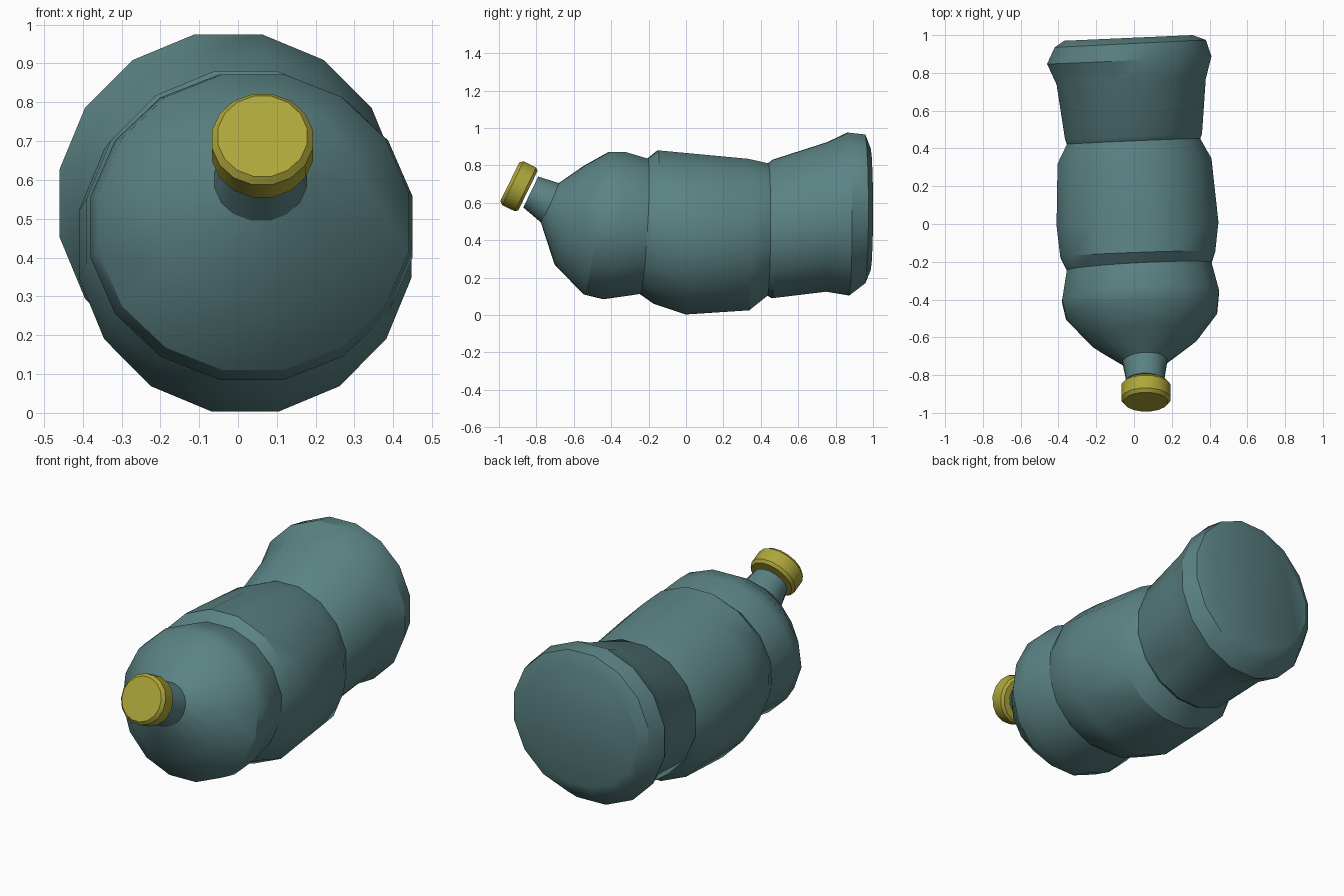
import bpy, bmesh, math
from mathutils import Vector

if "Cube" in bpy.data.objects:
    bpy.data.objects.remove(bpy.data.objects["Cube"])

SIDES = 16
FLAT = math.cos(math.pi / SIDES)   # ring extents below are measured across flats


def material(name, rgb):
    m = bpy.data.materials.new(name)
    m.diffuse_color = (*rgb, 1)
    m.use_nodes = True
    m.node_tree.nodes["Principled BSDF"].inputs["Base Color"].default_value = m.diffuse_color
    return m


def loft(name, rings, mat):
    """Skin 16-sided rings given as (centre, half width vector, half height vector)."""
    bm = bmesh.new()
    loops = []
    for c, u, v in rings:
        loop = []
        for i in range(SIDES):
            a = 2 * math.pi * (i + 0.5) / SIDES
            loop.append(bm.verts.new(c + (u * math.cos(a) + v * math.sin(a)) / FLAT))
        loops.append(loop)
    for a, b in zip(loops, loops[1:]):
        for i in range(SIDES):
            j = (i + 1) % SIDES
            bm.faces.new((a[i], a[j], b[j], b[i]))
    bm.faces.new(loops[0])
    bm.faces.new(loops[-1])
    bmesh.ops.recalc_face_normals(bm, faces=bm.faces)
    me = bpy.data.meshes.new(name)
    bm.to_mesh(me)
    bm.free()
    me.materials.append(mat)
    ob = bpy.data.objects.new(name, me)
    bpy.context.collection.objects.link(ob)
    bpy.ops.object.select_all(action='DESELECT')
    ob.select_set(True)
    bpy.context.view_layer.objects.active = ob
    bpy.ops.object.shade_smooth_by_angle(angle=math.radians(30))
    return ob


def tilted(xl, xr, dy, yt, zt, yb, zb):
    """Ring from left/right x, sideways skew in y, and its top and bottom points."""
    return (Vector(((xl + xr) / 2, (yt + yb) / 2, (zt + zb) / 2)),
            Vector(((xr - xl) / 2, dy / 2, 0)),
            Vector((0, (yt - yb) / 2, (zt - zb) / 2)))


teal = material("dull_teal", (0.105, 0.225, 0.23))
yellow = material("mustard_yellow", (0.42, 0.38, 0.042))

# crumpled bottle body, base to neck
body = [
    (-0.37, 0.31, 0.03, 0.985, 0.89, 0.985, 0.24),
    (-0.42, 0.38, 0.04, 0.955, 0.965, 0.955, 0.17),
    (-0.46, 0.41, 0.04, 0.865, 0.975, 0.87, 0.105),
    (-0.41, 0.38, 0.03, 0.76, 0.925, 0.75, 0.125),
    (-0.365, 0.36, 0.03, 0.465, 0.83, 0.46, 0.09),
    (-0.355, 0.35, 0.03, 0.44, 0.81, 0.435, 0.105),
    (-0.405, 0.41, 0.03, 0.33, 0.835, 0.335, 0.025),
    (-0.41, 0.447, 0.02, 0.0, 0.866, 0.0, 0.003),
    (-0.39, 0.43, 0.03, -0.15, 0.88, -0.17, 0.06),
    (-0.355, 0.41, 0.04, -0.205, 0.835, -0.245, 0.113),
    (-0.38, 0.45, 0.05, -0.33, 0.872, -0.44, 0.085),
    (-0.36, 0.44, 0.03, -0.41, 0.872, -0.545, 0.11),
    (-0.22, 0.33, 0.03, -0.54, 0.80, -0.70, 0.27),
    (-0.06, 0.176, 0.01, -0.68, 0.705, -0.775, 0.495),
    (-0.04, 0.158, 0.0, -0.79, 0.74, -0.87, 0.575),
]
loft("bottle_body", [tilted(*r) for r in body], teal)

# screw cap with bevelled rims, along the tilted neck axis
axis = Vector((0, -0.9, 0.44)).normalized()
up = Vector((0, axis.z, -axis.y))
start = Vector((0.063, -0.845, 0.665))
cap = [(0.0, 0.118), (0.015, 0.130), (0.09, 0.130), (0.108, 0.115)]
loft("screw_cap", [(start + axis * d, Vector((r, 0, 0)), up * r) for d, r in cap], yellow)
